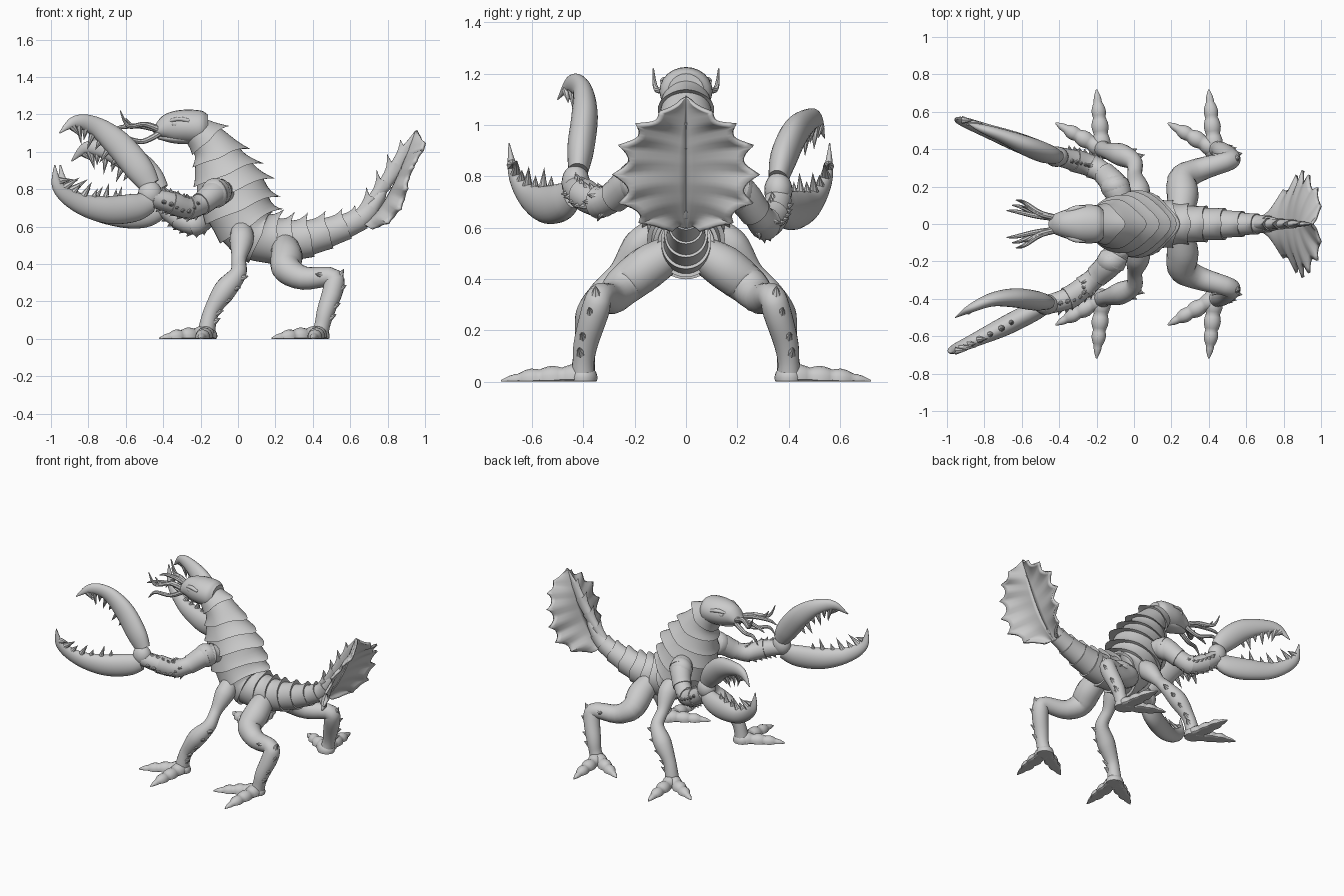
import bpy, bmesh
from math import sin, cos, pi
from mathutils import Vector

cube = bpy.data.objects.get("Cube")
if cube:
    bpy.data.objects.remove(cube)

grey = bpy.data.materials.new("stone_grey")
grey.use_nodes = True
tone = (0.6, 0.6, 0.6, 1)
grey.diffuse_color = tone
grey.node_tree.nodes["Principled BSDF"].inputs["Base Color"].default_value = tone
parts = []


def finish(name, bm):
    for v in bm.verts:
        v.co.z = max(v.co.z, 0)
    bmesh.ops.recalc_face_normals(bm, faces=bm.faces)
    mesh = bpy.data.meshes.new(name)
    bm.to_mesh(mesh)
    bm.free()
    mesh.materials.append(grey)
    ob = bpy.data.objects.new(name, mesh)
    bpy.context.collection.objects.link(ob)
    parts.append(ob)
    return ob


def sample(pts, u):
    """Smooth interpolation of a list of tuples, u from 0 to 1."""
    last = len(pts) - 1
    f = min(max(u, 0), 1) * last
    i = min(int(f), last - 1)
    f -= i
    a, b, c, d = (pts[min(max(k, 0), last)] for k in (i - 1, i, i + 1, i + 2))
    return [q + f * ((r - p) + f * (2 * p - 5 * q + 4 * r - s + f * (3 * (q - r) + s - p))) / 2
            for p, q, r, s in zip(a, b, c, d)]


def frame(pts, u, ref=(0, 1, 0)):
    """Centre, tangent, side, outward normal, side radius and normal radius."""
    x, y, z, side_r, norm_r = sample(pts, u)
    e = 0.01
    t = (Vector(sample(pts, u + e)[:3]) - Vector(sample(pts, u - e)[:3])).normalized()
    b = Vector(ref)
    b = (b - t * b.dot(t)).normalized()
    return Vector((x, y, z)), t, b, t.cross(b), side_r, norm_r


def loft(name, pts, segs=8, flare=0.0, bulge=0.0, barb=0.0, sides=20, ref=(0, 1, 0)):
    """Tube of overlapping plates (flare), beads (bulge) and dorsal barbs."""
    bm = bmesh.new()
    rings = []
    for k in range(segs):
        for s in (0, .15, .4, .65, .85, 1):
            p, t, b, n, rb, rn = frame(pts, (k + s) / segs, ref)
            grow = 1 + flare * (s * s - .5) + bulge * (sin(pi * s) - .5)
            ring = []
            for j in range(sides):
                a = 2 * pi * j / sides
                crest = max(0, cos(a)) ** 10 + .3 * abs(sin(a)) ** 16
                point = (n + t * .8) * barb * s ** 4 * crest * min(1, rn * 8)
                ring.append(bm.verts.new(p + (n * cos(a) * rn + b * sin(a) * rb) * grow + point))
            rings.append(ring)
    for r0, r1 in zip(rings, rings[1:]):
        for j in range(sides):
            k = (j + 1) % sides
            bm.faces.new((r0[j], r0[k], r1[k], r1[j]))
    bm.faces.new(rings[0])
    bm.faces.new(rings[-1])
    bmesh.ops.remove_doubles(bm, verts=bm.verts, dist=.0002)
    return finish(name, bm)


def cones(name, items):
    """Pointed cones: base, direction, length, radius."""
    bm = bmesh.new()
    for base, way, length, rad in items:
        way = Vector(way).normalized()
        mat = way.to_track_quat('Z', 'Y').to_matrix().to_4x4()
        mat.translation = Vector(base) + way * length / 2
        bmesh.ops.create_cone(bm, cap_ends=True, segments=8, radius1=rad, radius2=0,
                              depth=length, matrix=mat)
    finish(name, bm)


def ball(name, at, size):
    bm = bmesh.new()
    bmesh.ops.create_uvsphere(bm, u_segments=20, v_segments=12, radius=1)
    for v in bm.verts:
        v.co = Vector(c * s for c, s in zip(v.co, size)) + Vector(at)
    finish(name, bm)


def with_radii(path, radii, flat=1.0):
    return [(*p, r * flat, r) for p, r in zip(path, radii)]


# armoured body from neck to tail root
body = [(-.24, 0, 1.13, .09, .08), (-.14, 0, 1.03, .11, .115), (-.085, 0, .91, .14, .16),
        (-.035, 0, .79, .165, .195), (.02, 0, .66, .17, .18), (.09, 0, .56, .15, .15),
        (.2, 0, .53, .12, .125), (.32, 0, .53, .1, .11), (.45, 0, .56, .085, .09),
        (.58, 0, .605, .065, .07), (.68, 0, .66, .05, .055), (.75, 0, .75, .035, .035),
        (.81, 0, .85, .006, .006)]
loft("armoured_body", body, segs=16, flare=.12, barb=.035, sides=40)

# head with brow, jaw and eyes
loft("head", [(-.16, 0, 1.13, .07, .07), (-.2, 0, 1.13, .1, .09), (-.29, 0, 1.135, .1, .09),
              (-.37, 0, 1.13, .075, .075), (-.43, 0, 1.11, .05, .035),
              (-.45, 0, 1.1, .02, .015)], sides=24)
loft("lower_jaw", [(-.24, 0, 1.07, .06, .03), (-.34, 0, 1.07, .055, .025),
                   (-.43, 0, 1.08, .02, .012)], segs=4)

for sign, side in ((-1, "near"), (1, "far")):
    ball(side + "_eye", (-.335, sign * .075, 1.15), (.02, .014, .016))
    loft(side + "_brow", [(-.26, sign * .09, 1.165, .01, .01), (-.32, sign * .08, 1.175, .016, .012),
                          (-.39, sign * .05, 1.155, .005, .005)], segs=3)
    # feelers around the mouth
    for i, (reach, out, lift, curl) in enumerate(
            ((.22, .14, .04, .07), (.27, .06, .03, -.03), (.24, .1, -.06, -.03), (.19, .09, .04, .03))):
        y = sign * .03
        path = [(-.4, y, 1.11), (-.41 - reach * .4, y + sign * out * .2, 1.11 + lift * .9),
                (-.41 - reach * .8, y + sign * out * .6, 1.11 + lift * .7),
                (-.41 - reach, y + sign * out * .7, 1.11 + lift + curl)]
        loft(f"{side}_feeler_{i}", with_radii(path, (.017, .014, .011, .003)), sides=8)

    # legs, listed with y outward
    legs = {
        "front": ([(.02, .1, .6), (.02, .18, .53), (.005, .26, .43), (0, .33, .35), (-.07, .37, .26),
                   (-.14, .39, .15), (-.165, .4, .06), (-.17, .4, 0)],
                  (.05, .065, .04, .045, .06, .043, .045, .05)),
        "hind": ([(.25, .06, .5), (.26, .15, .445), (.26, .24, .375), (.35, .29, .325),
                  (.5, .335, .33), (.51, .355, .27), (.47, .39, .15), (.45, .4, .07), (.43, .4, 0)],
                 (.07, .085, .078, .063, .052, .055, .048, .042, .05))}
    for leg, (path, radii) in legs.items():
        limb = with_radii([(x, sign * y, z) for x, y, z in path], radii)
        tag = f"{side}_{leg}"
        loft(tag + "_leg", limb, segs=7, ref=(.3, 1, .2))
        spurs = []
        for u in (.46, .54, .63, .72, .8):
            p, t, b, n, rb, rn = frame(limb, u, (.3, 1, .2))
            back = Vector((.9, sign * .35, .1))
            back = (back - t * back.dot(t)).normalized()
            spurs.append((p + back * rn * .6, back - t * .7, .05, .025))
        cones(tag + "_spurs", spurs)
        # flat-soled knuckled toes
        foot = Vector(limb[-1][:3])
        for toe, (dx, dy) in enumerate(((-.03, .32), (-.25, .14))):
            tip = [(foot.x + dx * f, foot.y + sign * dy * f, z)
                   for f, z in ((0, .02), (.35, .015), (.7, .01), (1, .003))]
            loft(f"{tag}_toe_{toe}", with_radii(tip, (.045, .042, .032, .004)),
                 segs=4, bulge=.25, sides=14, ref=(dy, -sign * dx, 0))
        ball(tag + "_foot", (foot.x, foot.y, .015), (.06, .055, .05))

# arms and claws, each posed on its own
arms = {
    "near": ([(-.06, -.1, .78), (-.12, -.2, .78), (-.2, -.28, .72), (-.27, -.34, .7),
              (-.36, -.4, .73), (-.46, -.43, .755)],
             [(-.47, -.42, .82), (-.53, -.41, .91), (-.64, -.395, 1.04), (-.76, -.405, 1.135),
              (-.87, -.45, 1.16), (-.955, -.5, 1.1)],
             [(-.47, -.44, .73), (-.56, -.48, .7), (-.7, -.55, .69), (-.85, -.62, .725),
              (-.96, -.67, .81), (-.98, -.69, .93)]),
    "far": ([(-.06, .1, .75), (-.1, .2, .74), (-.16, .27, .66), (-.23, .31, .615),
             (-.32, .34, .65), (-.4, .36, .71)],
            [(-.42, .36, .79), (-.48, .38, .87), (-.58, .42, .96), (-.7, .47, 1.01),
             (-.81, .51, 1.02), (-.89, .54, .95)],
            [(-.41, .36, .7), (-.5, .39, .67), (-.63, .44, .67), (-.79, .5, .7),
             (-.92, .55, .8), (-.95, .56, .93)])}
for side, (arm, upper, lower) in arms.items():
    sign = -1 if side == "near" else 1
    limb = with_radii(arm, (.06, .075, .06, .062, .06, .05))
    loft(side + "_arm", limb, segs=5, flare=.1, ref=(.5, 1, 0))
    ball(side + "_shoulder", arm[1], (.08, .07, .08))
    thorns = []
    for i in range(7):
        p, t, b, n, rb, rn = frame(limb, .52 + i * .06, (.5, 1, 0))
        for way in (n, -n, b * sign):
            thorns.append((p + way * rn * .75, way + t * .6, .035, .018))
    cones(side + "_forearm_thorns", thorns)
    ball(side + "_palm", (Vector(upper[0]) + Vector(lower[0])) / 2, (.065, .055, .07))
    for label, path, inward in (("upper", upper, 1), ("lower", lower, -1)):
        claw = with_radii(path, (.055, .075, .073, .052, .033, .003), .7)
        loft(f"{side}_{label}_claw", claw, segs=7, sides=24)
        teeth = []
        for i in range(7):
            p, t, b, n, rb, rn = frame(claw, .34 + i * .085)
            teeth.append((p + n * inward * rn * .65, n * inward - t * .15,
                          .065 + .035 * (i % 2), .022))
        cones(f"{side}_{label}_teeth", teeth)

# tail fan: two ribbed lobes spreading back from a ridge
ridge = [(.69, 0, .6), (.78, 0, .72), (.85, 0, .85), (.9, 0, .97), (.955, 0, 1.11)]
rim = [(.72, .05, .585), (.81, .17, .63), (.88, .235, .73), (.91, .24, .86),
       (.96, .19, .97), (.995, .1, 1.035), (.955, 0, 1.11)]
rows, cols, points = 56, 8, 7
for sign, side in ((-1, "near"), (1, "far")):
    bm = bmesh.new()
    grid = []
    for i in range(rows + 1):
        u = i / rows
        a, b = Vector(sample(ridge, u)), Vector(sample(rim, u))
        wave = abs((u * points) % 1 - .5) * 2
        line = []
        for j in range(cols + 1):
            v = j / cols
            p = a.lerp(b, v * (1 + .24 * v * (wave ** 2 - .3)))
            p += Vector((-.8, 0, .5)) * (.03 * sin(pi * v) * (1 - u) + .012 * v * (wave - .5))
            line.append(bm.verts.new((p.x, p.y * sign, p.z)))
        grid.append(line)
    for r0, r1 in zip(grid, grid[1:]):
        for j in range(cols):
            bm.faces.new((r0[j], r0[j + 1], r1[j + 1], r1[j]))
    bmesh.ops.remove_doubles(bm, verts=bm.verts, dist=.0005)
    lobe = finish(side + "_tail_fan", bm)
    shell = lobe.modifiers.new("thickness", 'SOLIDIFY')
    shell.thickness = .016
    shell.offset = 0
# spined crest along the front of the fan
crest = [(.66, 0, .68, .03, .03), (.74, 0, .77, .03, .035), (.82, 0, .88, .025, .04),
         (.89, 0, 1, .015, .03), (.95, 0, 1.1, .004, .005)]
loft("tail_crest", crest, segs=5, flare=.2, barb=.12, sides=24)

# smooth shading with sharp plate edges
for ob in bpy.context.selected_objects:
    ob.select_set(False)
for ob in parts:
    ob.select_set(True)
bpy.context.view_layer.objects.active = parts[0]
bpy.ops.object.shade_smooth_by_angle(angle=.7)
